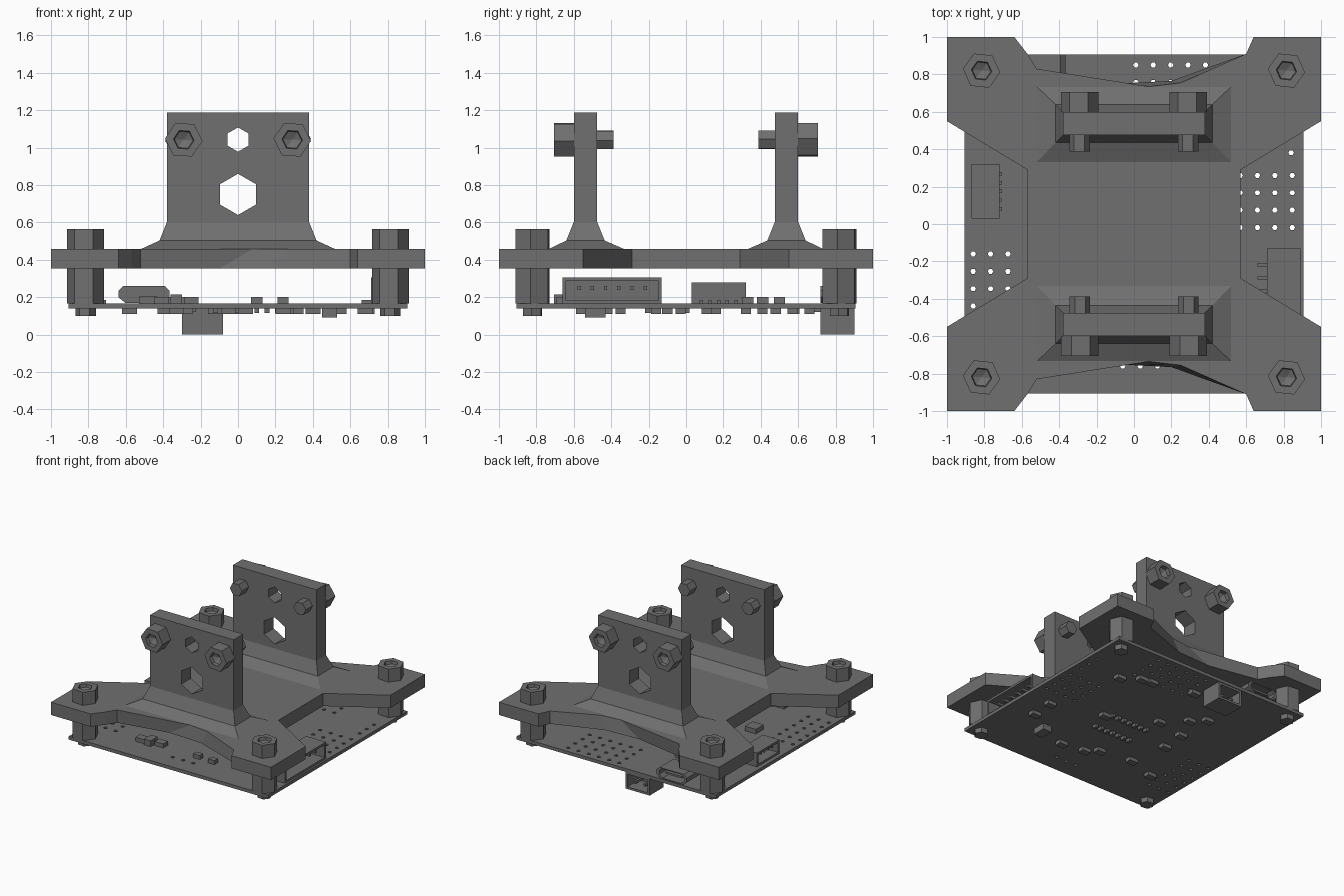
import bpy, bmesh
from math import sin, cos, pi, radians
from mathutils import Matrix, Vector

if "Cube" in bpy.data.objects:
    bpy.data.objects.remove(bpy.data.objects["Cube"])

dark = bpy.data.materials.new("dark_grey")
dark.diffuse_color = (.16, .16, .16, 1)
dark.use_nodes = True
dark.node_tree.nodes["Principled BSDF"].inputs["Base Color"].default_value = dark.diffuse_color


def finish(name, bm):
    bmesh.ops.recalc_face_normals(bm, faces=bm.faces[:])
    mesh = bpy.data.meshes.new(name)
    bm.to_mesh(mesh)
    bm.free()
    mesh.materials.append(dark)
    obj = bpy.data.objects.new(name, mesh)
    bpy.context.scene.collection.objects.link(obj)
    return obj


def loft(bm, rings):
    """Skin a stack of equal-length point rings and cap both ends."""
    vs = [[bm.verts.new(p) for p in ring] for ring in rings]
    n = len(vs[0])
    for a, b in zip(vs, vs[1:]):
        for i in range(n):
            bm.faces.new((a[i], a[(i + 1) % n], b[(i + 1) % n], b[i]))
    bm.faces.new(vs[0][::-1])
    bm.faces.new(vs[-1])


def lathe(bm, profile, matrix, n=6, turn=0.0):
    """Faceted turning of (radius, height) pairs around local z."""
    loft(bm, [[matrix @ Vector((r * cos(turn + 2 * pi * i / n), r * sin(turn + 2 * pi * i / n), z))
               for i in range(n)] for r, z in profile])


def box(bm, x0, x1, y0, y1, z0, z1):
    loft(bm, [[(x0, y0, z), (x1, y0, z), (x1, y1, z), (x0, y1, z)] for z in (z0, z1)])


def cut(obj, bm):
    """Subtract the cutter mesh and bake the result."""
    cutter = finish("cutter", bm)
    cutter.hide_render = True
    mod = obj.modifiers.new("cut", 'BOOLEAN')
    mod.operation, mod.solver, mod.object = 'DIFFERENCE', 'EXACT', cutter
    deps = bpy.context.evaluated_depsgraph_get()
    mesh = bpy.data.meshes.new_from_object(obj.evaluated_get(deps))
    obj.modifiers.clear()
    obj.data = mesh
    bpy.data.objects.remove(cutter)


def place(x, y, z):
    return Matrix.Translation((x, y, z))


# Mounting plate: same outline top and bottom except for the waisted front/back edges
def outline(waist, z):
    front = [(-1, -1), (-.64, -1), (-.57, -.91), (-.52, -.83), *waist,
             (.6, -.91), (.64, -1), (1, -1)]
    right = [(1, -.55), (.57, -.29), (.57, .29), (1, .55)]
    back = [(x, -y) for x, y in reversed(front)]
    left = [(-x, y) for x, y in reversed(right)]
    return [(x, y, z) for x, y in front + right + back + left]


bm = bmesh.new()
loft(bm, [outline([(-.1, -.75), (.2, -.765)], .353), outline([(.08, -.735), (.25, -.755)], .458)])
finish("mounting_plate", bm)

# Upright brackets with flared feet, two hex holes and two bolts each
for side, label in ((-1, "front"), (1, "back")):
    bm = bmesh.new()
    rings = []
    for hx, inner, outer, z in ((.52, .33, .735, .457), (.42, .435, .64, .503),
                                (.38, .475, .6, .603), (.38, .475, .6, 1.187)):
        a, b = side * inner, side * outer
        rings.append([(-hx, a, z), (hx, a, z), (hx, b, z), (-hx, b, z)])
    loft(bm, rings)
    bracket = finish(label + "_bracket", bm)
    outward = Matrix.Rotation(radians(-90 * side), 4, 'X')
    holes = bmesh.new()
    for r, z in ((.065, 1.043), (.11, .75)):
        lathe(holes, [(r, .3), (r, .8)], place(0, 0, z) @ outward, turn=pi / 6)
    cut(bracket, holes)
    bm = bmesh.new()
    for x in (-.29, .29):
        lathe(bm, [(.055, .387), (.055, .6), (.1, .6), (.1, .707), (.055, .707), (.05, .68),
                   (.004, .66)], place(x, 0, 1.042) @ outward, turn=radians(-4))
    finish(label + "_bracket_bolts", bm)

# Circuit board with grids of pin holes
bm = bmesh.new()
box(bm, -.905, .905, -.905, .905, .14, .167)
board = finish("circuit_board", bm)
holes = bmesh.new()
P = .093
spots = [(.01 + P * i, .85 - P * j) for i in range(6) for j in range(4)]
spots += [(.567 + P * i, .26 - P * j) for i in range(4) for j in range(4)]
spots += [(.84, .26 + P * j) for j in (1.3, 2.3, 3.3)]
spots += [(-.86 + P * i, -.16 - P * j) for i in range(3) for j in range(6)]
spots += [(-.06 + P * i, -.76) for i in range(3)]
for x, y in spots:
    lathe(holes, [(.015, .1), (.015, .2)], place(x, y, 0))
cut(board, holes)

# Corner spacers and bolts
spacers, bolts = bmesh.new(), bmesh.new()
for x in (-.815, .815):
    for y in (-.82, .82):
        lathe(spacers, [(.1, .166), (.1, .356)], place(x, y, 0), turn=radians(-6))
        lathe(bolts, [(.055, .1), (.055, .457), (.1, .457), (.1, .565), (.055, .565), (.05, .54),
                      (.004, .52)], place(x, y, 0), turn=radians(-6))
finish("corner_spacers", spacers)
finish("corner_bolts", bolts)


# Open-faced sockets: modelled facing +y, then turned into place
def socket(name, width, depth, height, pins, matrix, lead):
    bm = bmesh.new()
    w, t = width / 2, .018
    box(bm, -w, w, -depth, 0, 0, t)
    box(bm, -w, w, -depth, 0, height - t, height)
    box(bm, -w, -w + t, -depth, 0, t, height - t)
    box(bm, w - t, w, -depth, 0, t, height - t)
    box(bm, -w + t, w - t, -depth, -depth + .03, t, height - t)
    for i in range(pins):
        x = (i - (pins - 1) / 2) * (width * .8 / pins)
        box(bm, x - .009, x + .009, -depth + .03, -.03, height * .6 - .01, height * .6 + .01)
        box(bm, x - .009, x + .009, -depth - lead, -depth, 0, .02)
    bm.transform(matrix)
    finish(name, bm)


def turn_z(deg):
    return Matrix.Rotation(radians(deg), 4, 'Z')


socket("right_socket", .53, .18, .14, 6, place(.89, -.395, .165) @ turn_z(-90), .05)
socket("left_socket", .29, .15, .115, 5, place(-.87, .175, .165) @ turn_z(90), .015)
socket("underside_socket", .22, .18, .14, 2,
       place(-.19, .9, .14) @ Matrix.Rotation(pi, 4, 'Y'), .04)

# Data port: flattened hollow shell at the back edge
bm = bmesh.new()


def port_ring(s, y):
    pts = [(-.1, .17), (.1, .17), (.137, .2), (.137, .235), (.11, .26),
           (-.11, .26), (-.137, .235), (-.137, .2)]
    return [(-.503 + x * s, y, .215 + (z - .215) * s) for x, z in pts]


loft(bm, [port_ring(1, .72), port_ring(1, .905), port_ring(.82, .905), port_ring(.82, .77)])
box(bm, -.58, -.43, .765, .88, .208, .224)
finish("data_port", bm)

# Small chips on top of the board: centre x, y, half sizes, height
bm = bmesh.new()
for x, y, a, b, h in ((-.41, -.66, .04, .03, .035), (-.33, -.66, .03, .045, .05),
                      (-.25, -.64, .04, .03, .035), (.1, -.66, .03, .022, .035),
                      (.24, -.67, .03, .022, .035), (-.48, -.2, .05, .05, .04),
                      (-.36, .33, .03, .03, .035), (-.44, .41, .03, .03, .035),
                      (-.3, .5, .03, .03, .035)):
    box(bm, x - a, x + a, y - b, y + b, .165, .165 + h)
finish("top_chips", bm)

# Small chips under the board, plus a pinned controller
bm = bmesh.new()
for x, y in ((.68, -.35), (.69, -.16), (.26, -.03), (.54, .48), (.31, .58), (.4, .57),
             (-.12, .16), (-.04, .66), (-.28, .32), (-.38, .41), (.24, -.56), (.04, -.53),
             (-.05, -.46), (-.33, -.42), (-.58, -.5), (-.37, .11), (-.39, -.1)):
    box(bm, x - .04, x + .04, y - .027, y + .027, .11, .141)
box(bm, .45, .53, -.54, -.43, .092, .141)
finish("underside_chips", bm)

bm = bmesh.new()
for i in range(7):
    for y in (-.2, .0):
        x = -.12 + i * .055
        box(bm, x - .013, x + .013, y - .02, y + .02, .115, .141)
finish("controller_pins", bm)
